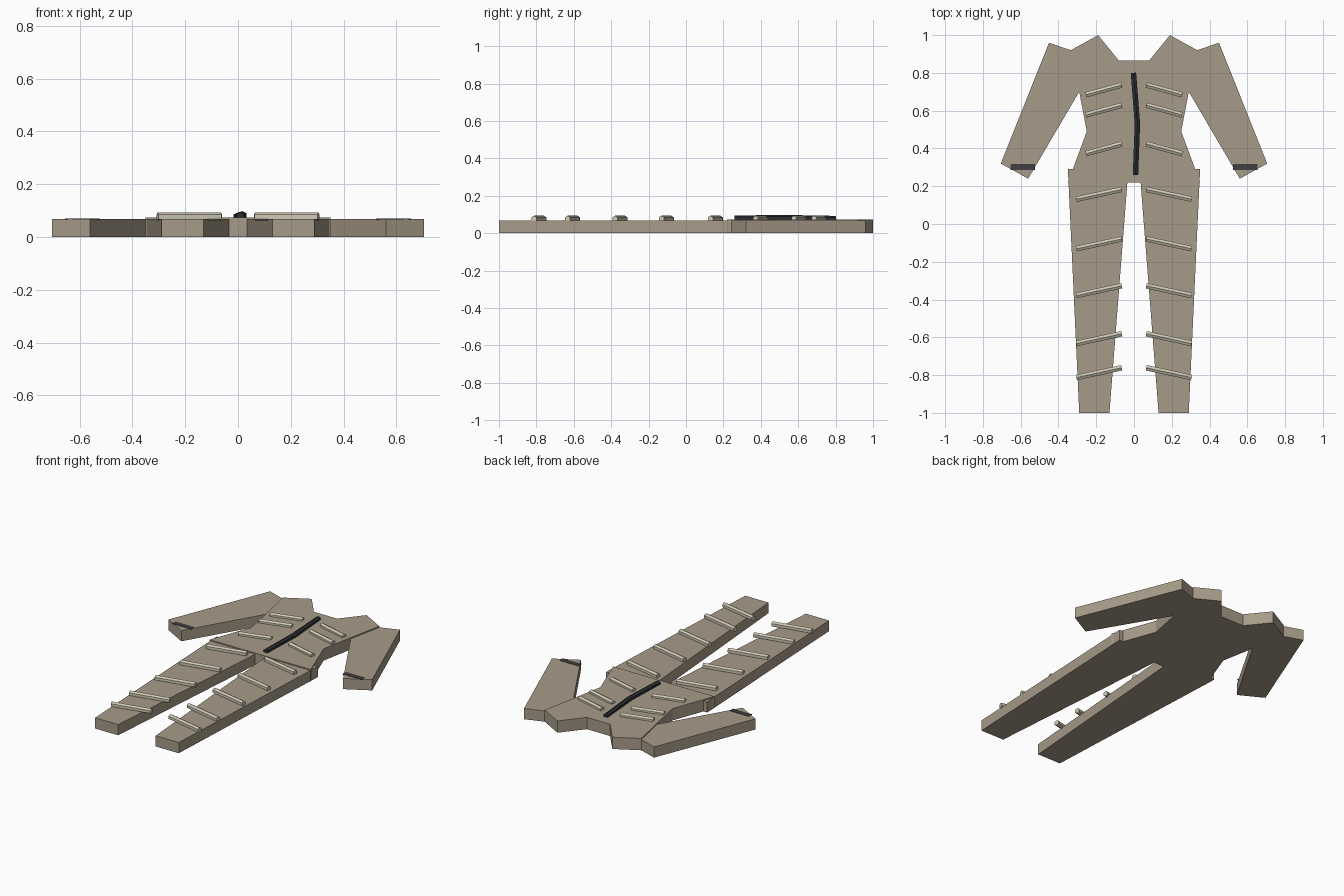
import bpy, bmesh, math
from mathutils import Vector

if "Cube" in bpy.data.objects:
    bpy.data.objects.remove(bpy.data.objects["Cube"])


def material(name, colour):
    m = bpy.data.materials.new(name)
    m.use_nodes = True
    m.diffuse_color = (*colour, 1)
    m.node_tree.nodes["Principled BSDF"].inputs["Base Color"].default_value = (*colour, 1)
    return m


CLOTH = material("tan cloth", (0.39, 0.33, 0.25))
TRIM = material("pale trim", (0.62, 0.58, 0.46))
ZIP = material("black zip", (0.025, 0.027, 0.032))
CUFF = material("dark grey cuff", (0.05, 0.05, 0.055))


def finish(bm, name, mat):
    bmesh.ops.recalc_face_normals(bm, faces=bm.faces)
    mesh = bpy.data.meshes.new(name)
    bm.to_mesh(mesh)
    bm.free()
    mesh.materials.append(mat)
    obj = bpy.data.objects.new(name, mesh)
    bpy.context.collection.objects.link(obj)
    return obj


def slab(name, outline, bottom, top, mat):
    """Flat outline extruded upward."""
    bm = bmesh.new()
    face = bm.faces.new([bm.verts.new((x, y, bottom)) for x, y in outline])
    grown = bmesh.ops.extrude_face_region(bm, geom=[face], use_keep_orig=True)
    moved = [g for g in grown["geom"] if isinstance(g, bmesh.types.BMVert)]
    bmesh.ops.translate(bm, verts=moved, vec=(0, 0, top - bottom))
    return finish(bm, name, mat)


def tube(name, path, radius, mat, sides=6):
    """Low-poly tube swept along a path, with a ridge on top."""
    bm = bmesh.new()
    pts = [Vector(p) for p in path]
    rings = []
    for i, p in enumerate(pts):
        along = (pts[min(i + 1, len(pts) - 1)] - pts[max(i - 1, 0)]).normalized()
        side = along.cross(Vector((0, 0, 1))).normalized()
        up = side.cross(along)
        angles = [math.tau * k / sides + math.pi / 2 for k in range(sides)]
        rings.append([bm.verts.new(p + radius * (math.cos(a) * side + math.sin(a) * up))
                      for a in angles])
    for a, b in zip(rings, rings[1:]):
        for k in range(sides):
            n = (k + 1) % sides
            bm.faces.new((a[k], a[n], b[n], b[k]))
    bm.faces.new(rings[0])
    bm.faces.new(rings[-1])
    return finish(bm, name, mat)


# Torso: half outline from neck to hip, mirrored
half = [(0.08, 0.865), (0.19, 1.0), (0.335, 0.92), (0.29, 0.70), (0.25, 0.49), (0.35, 0.22)]
slab("torso", half + [(-x, y) for x, y in reversed(half)], 0, 0.074, CLOTH)

# Sleeves, legs, cuffs and trim bars for both sides
arm = [(0.45, 0.96), (0.335, 0.92), (0.25, 0.89), (0.26, 0.751), (0.56, 0.24), (0.705, 0.32)]
leg = [(0.35, 0.29), (0.03, 0.29), (0.035, 0.22), (0.13, -1.0), (0.29, -1.0)]
cuff = [(0.525, 0.285), (0.655, 0.285), (0.655, 0.317), (0.525, 0.317)]
chest_rows = [0.71, 0.603, 0.398]
leg_rows = [0.157, -0.105, -0.353, -0.607, -0.787]

for side, s in (("left", 1), ("right", -1)):
    def flip(outline):
        return [(s * x, y) for x, y in outline]

    slab(side + "_sleeve", flip(arm), 0, 0.067, CLOTH)
    slab(side + "_leg", flip(leg), 0, 0.067, CLOTH)
    slab(side + "_cuff_mark", flip(cuff), 0.064, 0.069, CUFF)
    for part, rows, outer in (("chest", chest_rows, 0.255), ("leg", leg_rows, 0.305)):
        for i, y in enumerate(rows):
            tube(f"{side}_{part}_bar_{i + 1}",
                 [(s * 0.065, y + 0.026, 0.077), (s * outer, y - 0.026, 0.077)], 0.0165, TRIM)

# Front zip, slightly bowed
tube("front_zip", [(-0.003, 0.80, 0.076), (0.018, 0.53, 0.081), (0.008, 0.26, 0.078)], 0.0165, ZIP)
